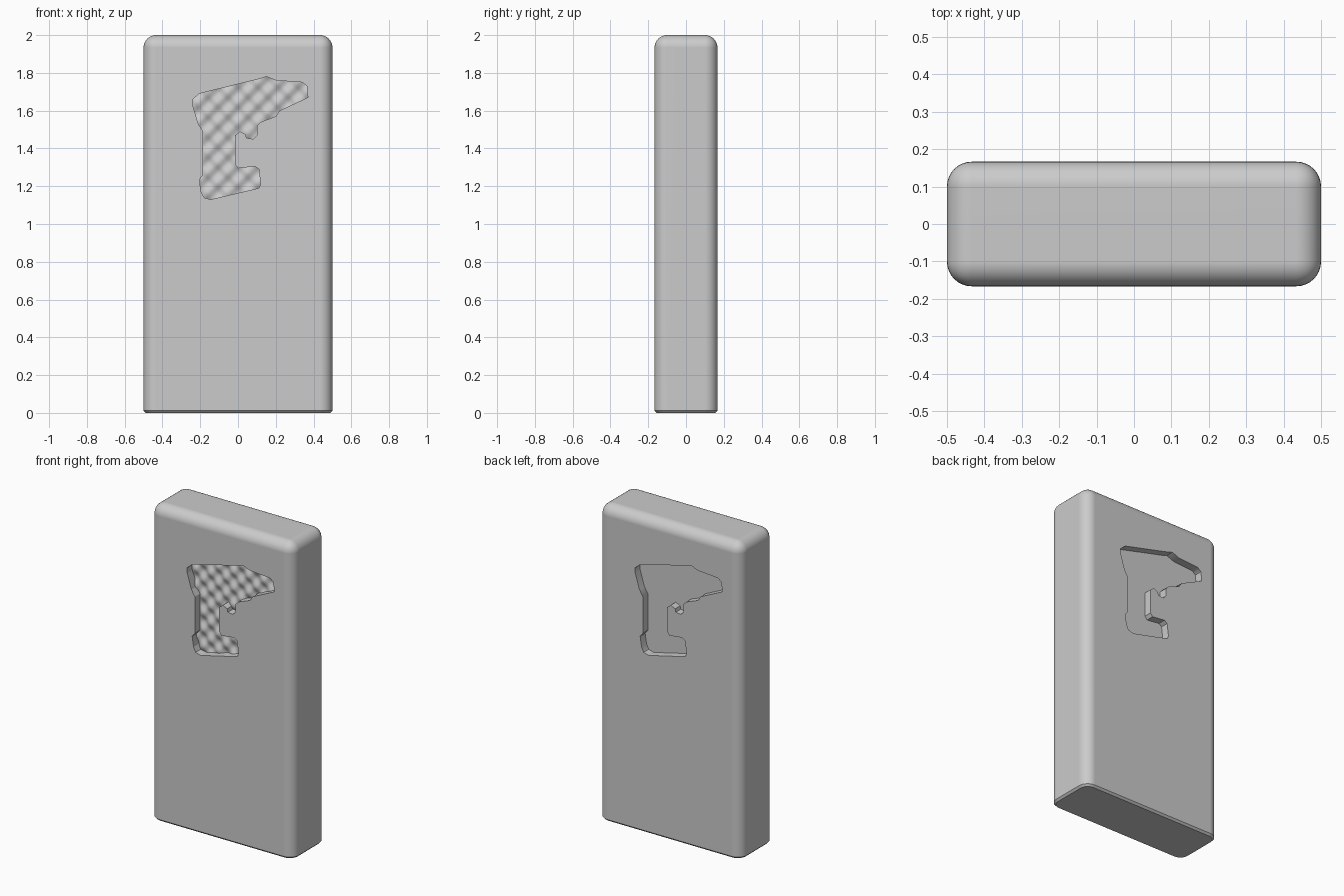
import bpy, bmesh, math
from mathutils import Vector, Matrix

if "Cube" in bpy.data.objects:
    bpy.data.objects.remove(bpy.data.objects["Cube"], do_unlink=True)

WIDTH, DEPTH, HEIGHT = 1.0, 0.333, 2.0
RECESS = 0.05

grey = bpy.data.materials.new("plain grey")
grey.use_nodes = True
colour = (0.6, 0.6, 0.6, 1)
grey.diffuse_color = colour
grey.node_tree.nodes["Principled BSDF"].inputs["Base Color"].default_value = colour

# Power drill outline as x, z points
DRILL = [(-.24, 1.66), (-.205, 1.69), (.12, 1.77), (.15, 1.78), (.2, 1.76), (.34, 1.75),
         (.365, 1.73), (.37, 1.67), (.22, 1.6), (.2, 1.57), (.12, 1.54), (.1, 1.52),
         (.1, 1.47), (.08, 1.45), (.045, 1.455), (.04, 1.475), (.01, 1.49), (-.015, 1.47),
         (-.015, 1.315), (0, 1.295), (.09, 1.305), (.11, 1.29), (.12, 1.21), (.11, 1.19),
         (-.145, 1.13), (-.18, 1.14), (-.195, 1.17), (-.205, 1.235), (-.185, 1.26),
         (-.185, 1.49), (-.21, 1.53), (-.24, 1.63)]


def finish(name, bm):
    bmesh.ops.recalc_face_normals(bm, faces=bm.faces)
    mesh = bpy.data.meshes.new(name)
    bm.to_mesh(mesh)
    bm.free()
    mesh.materials.append(grey)
    obj = bpy.data.objects.new(name, mesh)
    bpy.context.collection.objects.link(obj)
    return obj


def drill_cutter(name, bumpy):
    """Prism of the drill outline, optionally with a wavy floor."""
    bm = bmesh.new()
    floor = -DEPTH / 2 + RECESS
    bm.faces.new([bm.verts.new((x, floor, z)) for x, z in DRILL])
    if bumpy:
        step, period, height = 0.0101, 0.106, 0.01
        for axis, low, high in ((0, -.24, .37), (2, 1.13, 1.78)):
            normal = Vector((0, 0, 0))
            normal[axis] = 1
            for i in range(1, int((high - low) / step) + 1):
                geom = bm.verts[:] + bm.edges[:] + bm.faces[:]
                bmesh.ops.bisect_plane(bm, geom=geom, dist=1e-5,
                                       plane_co=normal * (low + i * step), plane_no=normal)
        k = math.tau / period
        for v in bm.verts:
            v.co.y += height * math.cos(k * v.co.x) * math.cos(k * v.co.z)
    # Walls and outer cap
    ext = bmesh.ops.extrude_face_region(bm, geom=bm.faces[:], use_keep_orig=True)
    for v in (e for e in ext["geom"] if isinstance(e, bmesh.types.BMVert)):
        v.co.y = -DEPTH / 2 - 0.05
    if not bumpy:
        bmesh.ops.rotate(bm, verts=bm.verts, matrix=Matrix.Rotation(math.pi, 3, "Z"))
    obj = finish(name, bm)
    obj.hide_render = True
    return obj


# Slab with rounded sides and top, small chamfer underneath
bm = bmesh.new()
bmesh.ops.create_cube(bm, size=1)
bmesh.ops.scale(bm, vec=(WIDTH, DEPTH, HEIGHT), verts=bm.verts)
bmesh.ops.translate(bm, vec=(0, 0, HEIGHT / 2), verts=bm.verts)
rounded = [e for e in bm.edges if max(v.co.z for v in e.verts) > 1]
bmesh.ops.bevel(bm, geom=rounded, offset=0.066, segments=8, profile=0.5, affect="EDGES")
base = [e for e in bm.edges if all(v.co.z < 1e-4 for v in e.verts)]
bmesh.ops.bevel(bm, geom=base, offset=0.012, segments=1, affect="EDGES")
slab = finish("slab", bm)

# Cut the drill recesses into the front and back
bpy.context.view_layer.objects.active = slab
for cutter in (drill_cutter("front_recess_cutter", True), drill_cutter("back_recess_cutter", False)):
    mod = slab.modifiers.new("recess", "BOOLEAN")
    mod.object = cutter
    mod.operation = "DIFFERENCE"
    mod.solver = "EXACT"
    bpy.ops.object.modifier_apply(modifier=mod.name)
    bpy.data.objects.remove(cutter, do_unlink=True)

# Smooth the curves, keep the rims sharp
bpy.ops.object.select_all(action="DESELECT")
slab.select_set(True)
bpy.ops.object.shade_smooth_by_angle(angle=math.radians(35))
weighted = slab.modifiers.new("even shading", "WEIGHTED_NORMAL")
weighted.keep_sharp = True
